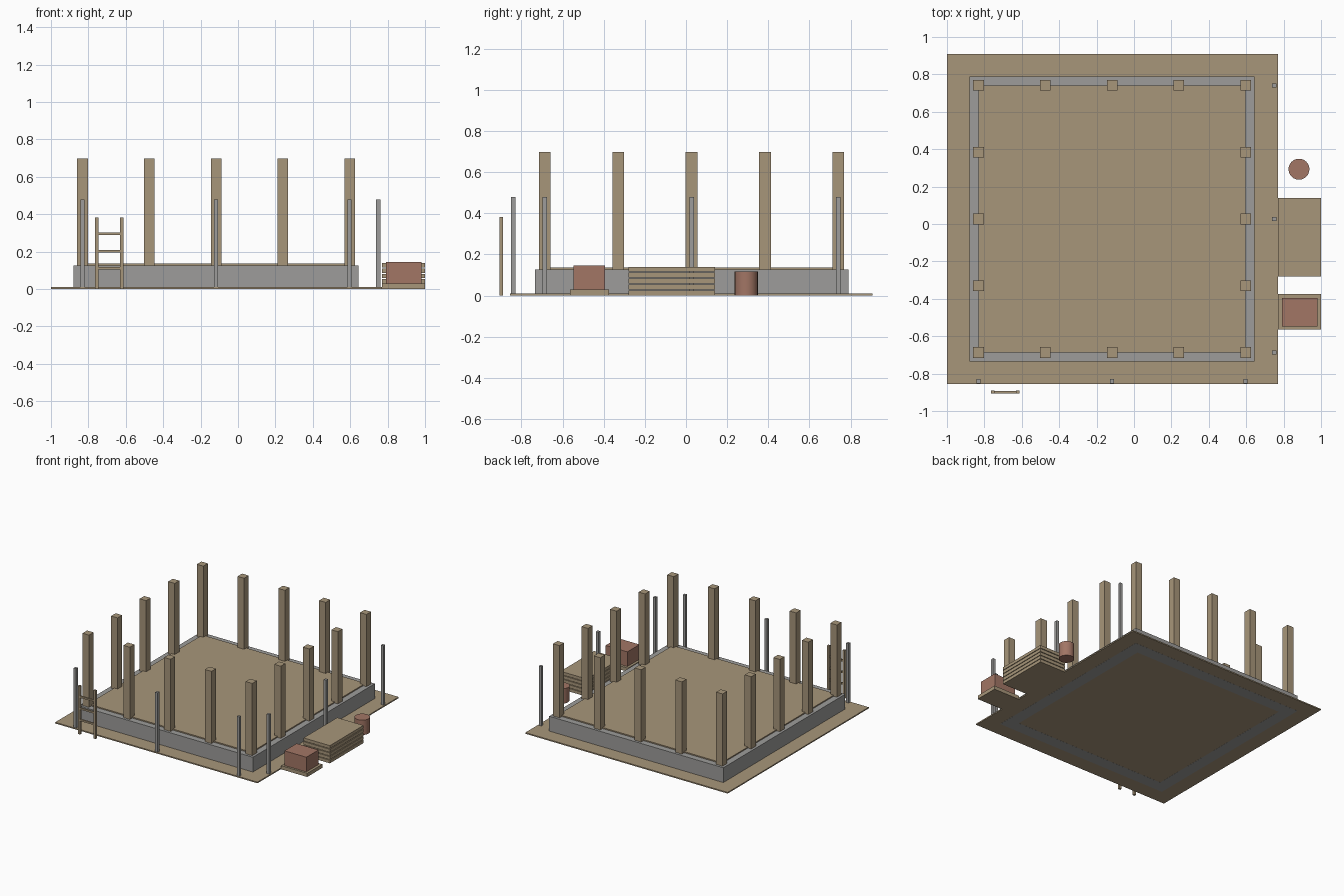
import bpy
from math import radians

cube = bpy.data.objects.get("Cube")
if cube:
    bpy.data.objects.remove(cube, do_unlink=True)


def material(name, rgb):
    m = bpy.data.materials.new(name)
    m.use_nodes = True
    m.diffuse_color = (*rgb, 1)
    m.node_tree.nodes["Principled BSDF"].inputs["Base Color"].default_value = (*rgb, 1)
    return m


TAN = material("timber_tan", (0.39, 0.305, 0.195))
GREY = material("concrete_grey", (0.34, 0.335, 0.325))
BRICK = material("brick_red", (0.36, 0.18, 0.13))


def box(name, mat, x, y, z):
    """Box from (low, high) pairs on each axis."""
    bpy.ops.mesh.primitive_cube_add(size=1, location=[sum(p) / 2 for p in (x, y, z)])
    ob = bpy.context.object
    ob.name = name
    ob.scale = [p[1] - p[0] for p in (x, y, z)]
    bpy.ops.object.transform_apply(location=False, rotation=False, scale=True)
    ob.data.materials.append(mat)
    return ob


def around(c, width):
    return (c - width / 2, c + width / 2)


# Post grid
PITCH = 0.357
XS = [-0.831 + PITCH * i for i in range(5)]
YS = [-0.687 + PITCH * i for i in range(5)]
WALL = 0.096

# Ground, foundation walls and floor
box("ground", TAN, (-1, 0.77), (-0.856, 0.908), (0.0005, 0.01))
outer_x = (XS[0] - WALL / 2, XS[4] + WALL / 2)
inner_y = (YS[0] + WALL / 2, YS[4] - WALL / 2)
for label, y in (("front", YS[0]), ("back", YS[4])):
    box(f"foundation_{label}", GREY, outer_x, around(y, WALL), (0, 0.127))
for label, x in (("right", XS[0]), ("left", XS[4])):
    box(f"foundation_{label}", GREY, around(x, WALL), inner_y, (0, 0.127))
box("floor", TAN, (XS[0], XS[4]), (YS[0], YS[4]), (0.115, 0.136))

# Timber posts around the edge
for i, x in enumerate(XS):
    for j, y in enumerate(YS):
        if i in (0, 4) or j in (0, 4):
            box("post", TAN, around(x, 0.057), around(y, 0.057), (0.12, 0.698))

# Scaffold poles along the front and the left side
for i in (0, 2, 4):
    for x, y in ((XS[i], -0.841), (0.75, YS[i])):
        box("scaffold_pole", GREY, around(x, 0.022), around(y, 0.022), (0.005, 0.48))

# Ladder
for x in (-0.756, -0.621):
    box("ladder_rail", TAN, around(x, 0.018), (-0.907, -0.89), (0, 0.382))
for z in (0.112, 0.203, 0.296):
    box("ladder_rung", TAN, (-0.756, -0.621), (-0.905, -0.892), around(z, 0.013))

# Stack of boards
for i in range(5):
    box("board", TAN, (0.77, 1), (-0.28, 0.14), (0.029 * i, 0.029 * i + 0.024))

# Brick pallet
box("pallet", TAN, (0.77, 1), (-0.563, -0.375), (0, 0.029))
box("brick_stack", BRICK, (0.79, 0.981), (-0.547, -0.395), (0.029, 0.145))

# Barrel
bpy.ops.mesh.primitive_cylinder_add(vertices=24, radius=0.056, depth=0.117,
                                    location=(0.882, 0.293, 0.0585))
barrel = bpy.context.object
barrel.name = "barrel"
barrel.data.materials.append(BRICK)
bpy.ops.object.shade_smooth_by_angle(angle=radians(30))
